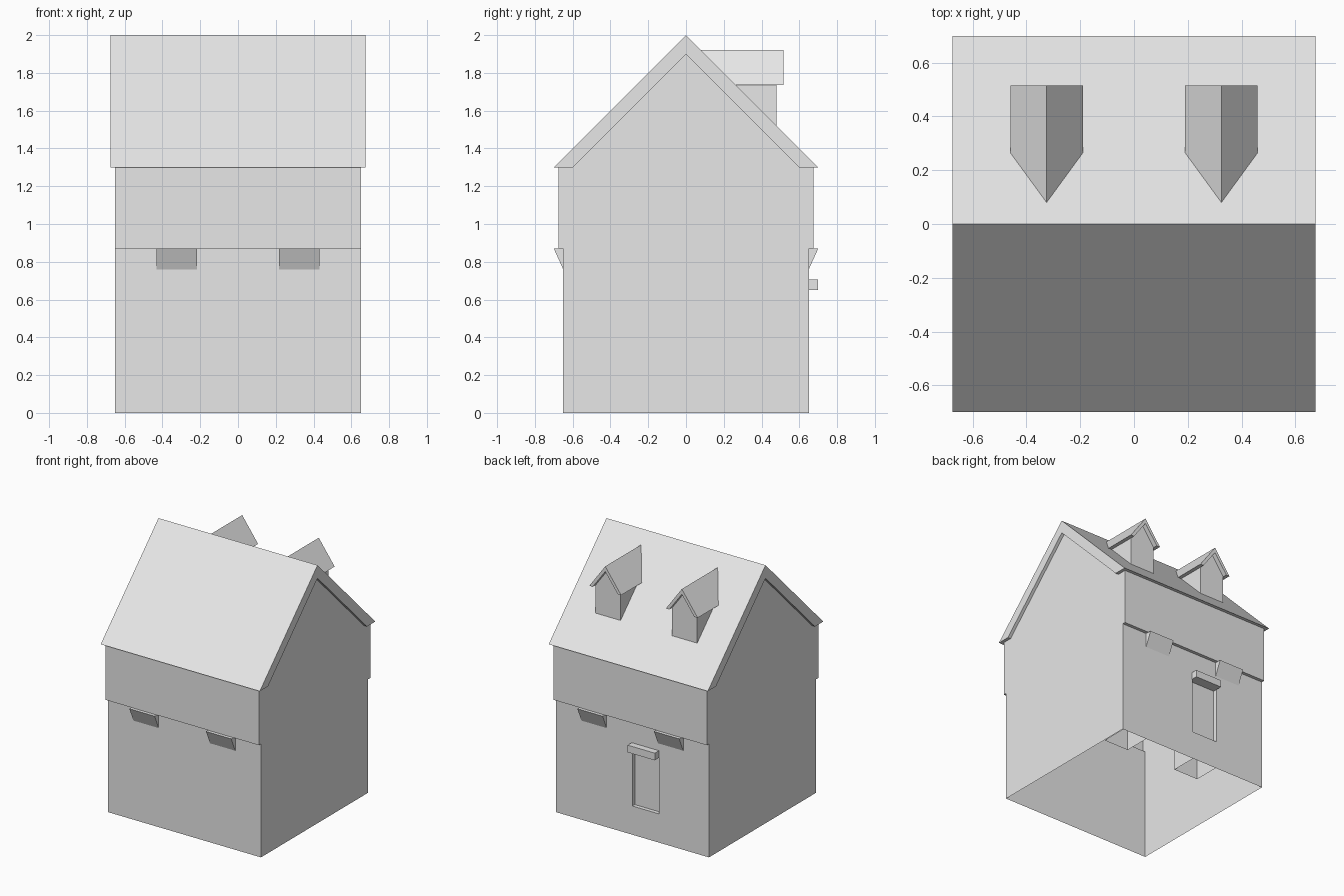
import bpy, bmesh
from mathutils import Vector

cube = bpy.data.objects.get("Cube")
if cube:
    bpy.data.objects.remove(cube, do_unlink=True)

grey = bpy.data.materials.new("plain grey")
grey.use_nodes = True
COLOUR = (0.8, 0.8, 0.8, 1)
grey.diffuse_color = COLOUR
grey.node_tree.nodes["Principled BSDF"].inputs["Base Color"].default_value = COLOUR


def finish(name, bm, normals=True):
    if normals:
        bmesh.ops.recalc_face_normals(bm, faces=bm.faces)
    mesh = bpy.data.meshes.new(name)
    bm.to_mesh(mesh)
    bm.free()
    mesh.materials.append(grey)
    obj = bpy.data.objects.new(name, mesh)
    bpy.context.collection.objects.link(obj)
    return obj


def prism(axis, profile, start, end, open_sides=()):
    """Extrude a profile along x (points are y, z) or y (points are x, z)."""
    bm = bmesh.new()

    def ring(t):
        return [bm.verts.new((t, p, z) if axis == "x" else (p, t, z)) for p, z in profile]

    a, b = ring(start), ring(end)
    bm.faces.new(a)
    bm.faces.new(b[::-1])
    n = len(profile)
    for i in range(n):
        if i not in open_sides:
            j = (i + 1) % n
            bm.faces.new((a[i], b[i], b[j], a[j]))
    return bm


def mirrored(points):
    """Close a right-hand half profile with its mirror image."""
    return points + [(-p, z) for p, z in reversed(points) if p != 0]


WALL, STEP, EAVE, FLOOR2 = 0.65, 0.675, 1.30, 0.87

# House shell: open underneath, upper storey stepped out, gables up to the roof
half = [(WALL, 0), (WALL, FLOOR2), (STEP, FLOOR2), (STEP, EAVE), (0.6, EAVE), (0, 1.9)]
count = len(mirrored(half))
# the lower back wall, the slopes under the roof and the floor stay open
finish("house_walls", prism("x", mirrored(half), -WALL, WALL, (0, 3, 4, 5, 6, count - 1)))

# Lower back wall with a shallow door recess
bm = bmesh.new()
xs, zs = (WALL, 0, -0.225, -WALL), (0, 0.22, 0.65, FLOOR2)
grid = [[bm.verts.new((x, WALL, z)) for x in xs] for z in zs]
cells = {}
for r in range(3):
    for c in range(3):
        cells[r, c] = bm.faces.new((grid[r][c], grid[r][c + 1], grid[r + 1][c + 1], grid[r + 1][c]))
door = bmesh.ops.extrude_face_region(bm, geom=[cells[1, 1]])["geom"]
bmesh.ops.translate(bm, vec=Vector((0, -0.03, 0)),
                    verts=[v for v in door if isinstance(v, bmesh.types.BMVert)])
if cells[1, 1].is_valid:
    bmesh.ops.delete(bm, geom=[cells[1, 1]], context="FACES_ONLY")
finish("back_wall_with_door", bm)

# Main roof
finish("main_roof", prism("x", [(0.7, EAVE), (0, 2), (-0.7, EAVE), (-0.6, EAVE), (0, 1.9), (0.6, EAVE)],
                          -0.675, 0.675))

# Lintel over the door
finish("door_lintel", prism("x", [(0.645, 0.65), (0.7, 0.65), (0.7, 0.705), (0.645, 0.705)], -0.225, 0.005))

# Wedge hoods below the upper storey, front and back
for side, face in ((-1, "front"), (1, "back")):
    for x, hand in ((-0.325, "right"), (0.325, "left")):
        wedge = [(side * 0.65, FLOOR2), (side * 0.7, FLOOR2), (side * 0.65, 0.76)]
        finish(f"{face}_hood_{hand}", prism("x", wedge, x - 0.107, x + 0.107))

# Dormers on the back slope
for x, hand in ((-0.325, "right"), (0.325, "left")):
    body = [(0.106, 0.19), (0.106, 1.735), (0, 1.88)]
    profile = [(x + p, z) for p, z in mirrored(body)]
    finish(f"dormer_body_{hand}", prism("y", profile, 0.19, 0.48, (1, 2, 4)))

    cap = [(0.135, 1.735), (0, 1.92), (-0.135, 1.735), (-0.106, 1.735), (0, 1.88), (0.106, 1.735)]
    bm = prism("y", [(x + p, z) for p, z in cap], 0, 0.515)
    for v in bm.verts:
        if v.co.y < 0.1:
            v.co.y = 1.995 - v.co.z  # back end follows the main slope
    finish(f"dormer_roof_{hand}", bm)
